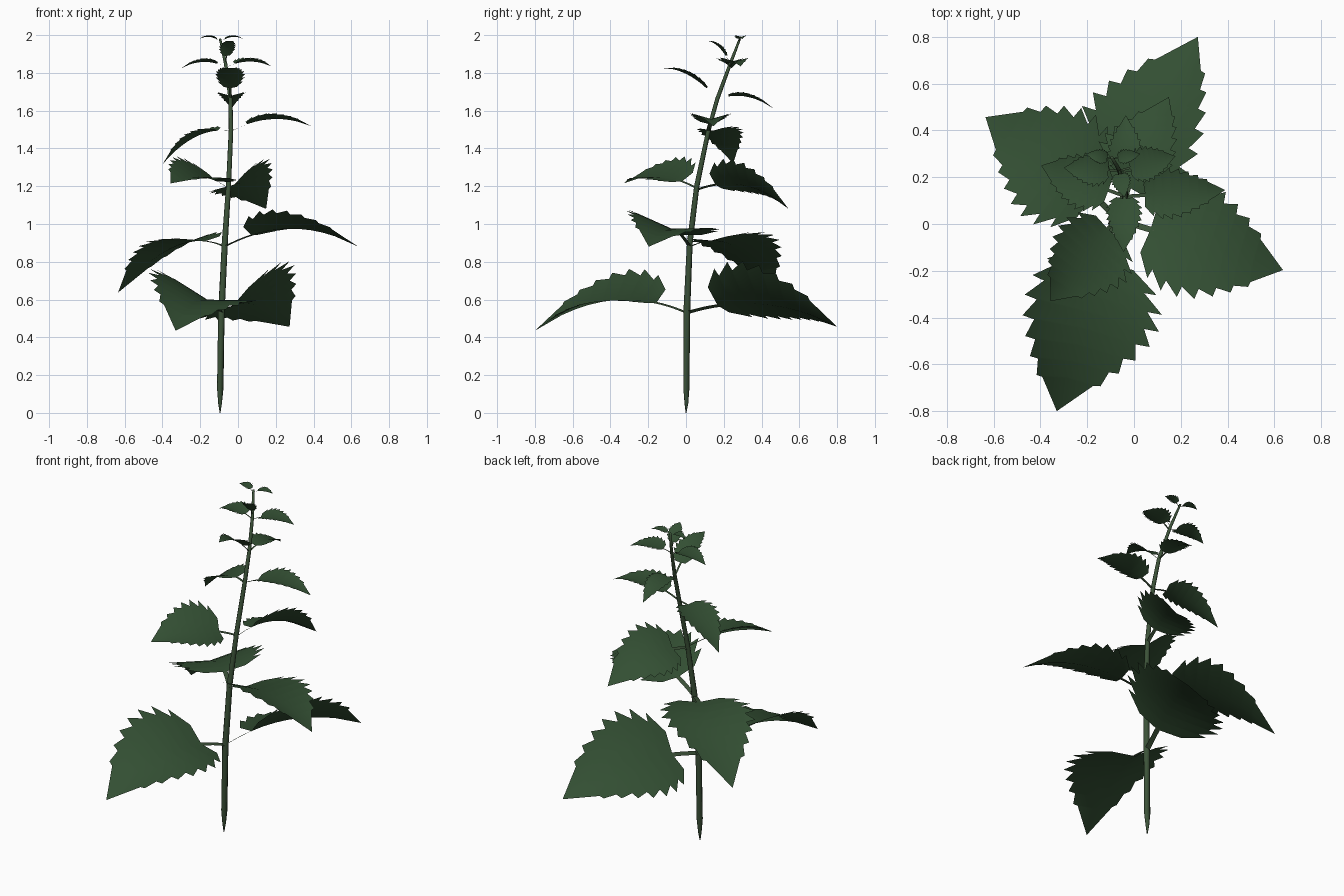
import bpy, bmesh, math
from mathutils import Vector

if "Cube" in bpy.data.objects:
    bpy.data.objects.remove(bpy.data.objects["Cube"])


def material(name, rgb):
    m = bpy.data.materials.new(name)
    m.diffuse_color = (*rgb, 1)
    m.use_nodes = True
    m.node_tree.nodes["Principled BSDF"].inputs["Base Color"].default_value = m.diffuse_color
    return m


LEAF = material("leaf_green", (0.033, 0.078, 0.033))
STEM = material("stem_green", (0.045, 0.085, 0.04))


def finish(bm, name, mat):
    me = bpy.data.meshes.new(name)
    bm.to_mesh(me)
    bm.free()
    for p in me.polygons:
        p.use_smooth = True
    me.materials.append(mat)
    ob = bpy.data.objects.new(name, me)
    bpy.context.collection.objects.link(ob)


def tube(name, pts, radii, sides):
    bm = bmesh.new()
    rings = []
    for i, p in enumerate(pts):
        d = pts[min(i + 1, len(pts) - 1)] - pts[max(i - 1, 0)]
        q = d.to_track_quat('Z', 'Y')
        rings.append([bm.verts.new(p + q @ Vector((math.cos(a) * radii[i], math.sin(a) * radii[i], 0)))
                      for a in (2 * math.pi * k / sides for k in range(sides))])
    for a, b in zip(rings, rings[1:]):
        for k in range(sides):
            bm.faces.new((a[k], a[(k + 1) % sides], b[(k + 1) % sides], b[k]))
    bm.faces.new(rings[0][::-1])
    bm.faces.new(rings[-1])
    bmesh.ops.recalc_face_normals(bm, faces=bm.faces)
    finish(bm, name, STEM)


def lerp(table, x):
    for a, b in zip(table, table[1:]):
        if x <= b[0]:
            f = (x - a[0]) / (b[0] - a[0])
            return [p + (q - p) * f for p, q in zip(a[1:], b[1:])]
    return list(table[-1][1:])


# Stem: z, x, y, radius
PATH = [(0, -.095, 0, .002), (.05, -.095, .002, .010), (.13, -.094, .002, .017), (.53, -.088, .004, .018),
        (.9, -.07, .02, .016), (1.2, -.05, .057, .014), (1.5, -.037, .12, .012),
        (1.66, -.04, .165, .011), (1.85, -.066, .235, .009), (1.98, -.095, .285, .006)]
tube("stem", [Vector((x, y, z)) for z, x, y, r in PATH], [p[3] for p in PATH], 10)

# Half outline of a blade: position along midrib, relative half width
OUTLINE = [(0, .45), (.08, .78), (.2, .96), (.32, 1), (.45, .93), (.6, .74), (.75, .5), (1, 0)]
TEETH = 7


def leaf(name, z0, tip, zmid, width, roll, fold=15, start=.2, bend=0):
    x, y, _ = lerp(PATH, z0)
    p0, p1 = Vector((x, y, z0)), Vector(tip)
    heading = Vector((p1.x - x, p1.y - y, 0)).normalized()
    right = heading.cross(Vector((0, 0, 1)))
    a = 2 * (z0 + p1.z - 2 * zmid)
    b = p1.z - z0 - a

    def mid(t):
        p = p0.lerp(p1, t) + right * bend * 4 * t * (1 - t)
        p.z = z0 + b * t + a * t * t
        return p

    def normal(t):
        return right.cross(mid(t + .01) - mid(t - .01)).normalized()

    # Saw-toothed edge stations
    edge = [(0, 0), (0, .45)]
    for k in range(1, TEETH + 1):
        u = .77 * k / TEETH
        w = lerp(OUTLINE, u)[0]
        edge += [(u, w * 1.04), (u + .01, w * .83)]
    edge.append((1, 0))

    bm = bmesh.new()
    ribs = [bm.verts.new(mid(start + (1 - start) * u)) for u, w in edge]
    for side in (1, -1):
        ang = math.radians(fold + side * roll)
        rim = []
        for i, (u, w) in enumerate(edge):
            if w == 0:
                rim.append(ribs[i])
                continue
            t = start + (1 - start) * u
            rim.append(bm.verts.new(mid(t) + width * w * (right * side * math.cos(ang)
                                                          + normal(t) * math.sin(ang))))
        for i in range(1, len(edge) - 1):
            f = [ribs[i], ribs[i + 1], rim[i + 1], rim[i]]
            f = [v for j, v in enumerate(f) if v not in f[:j]]
            bm.faces.new(f if side < 0 else f[::-1])
    bmesh.ops.remove_doubles(bm, verts=bm.verts, dist=1e-6)
    finish(bm, name + "_blade", LEAF)

    # Flat ribbon stalk
    bm = bmesh.new()
    half = .014 * min(1, (p1 - p0).length / .8)
    ang = math.radians(roll)
    rows = []
    for k in range(5):
        t = start * 1.1 * k / 4
        d = half * (right * math.cos(ang) + normal(t) * math.sin(ang))
        rows.append((bm.verts.new(mid(t) + d), bm.verts.new(mid(t) - d)))
    for r, s in zip(rows, rows[1:]):
        bm.faces.new((r[0], s[0], s[1], r[1]))
    bmesh.ops.reverse_faces(bm, faces=bm.faces) if bm.faces[:][0].calc_center_median() is None else None
    finish(bm, name + "_stalk", STEM)


# Leaf pairs up the stem: node height, tip, mid height, half width, roll
leaf("lowest_leaf_front", .53, (-.33, -.80, .435), .595, .31, 16)
leaf("lowest_leaf_back", .53, (.273, .80, .456), .575, .31, 30, bend=-.02)
leaf("second_leaf_left", .88, (-.635, .457, .637), .88, .265, 4, 8, bend=.03)
leaf("second_leaf_right", .88, (.637, -.197, .88), .975, .255, 11, 12)
leaf("third_leaf_front", 1.19, (-.357, -.33, 1.215), 1.25, .20, 17)
leaf("third_leaf_back", 1.18, (.149, .543, 1.08), 1.205, .19, 29, bend=-.015)
leaf("fourth_leaf_left", 1.49, (-.397, .25, 1.32), 1.465, .125, 3, 12)
leaf("fourth_leaf_right", 1.49, (.39, .145, 1.517), 1.555, .112, 0, 16)
leaf("fifth_leaf_front", 1.66, (-.045, -.12, 1.825), 1.783, .08, 0)
leaf("fifth_leaf_back", 1.66, (-.035, .465, 1.61), 1.675, .08, 0)
leaf("sixth_leaf_left", 1.83, (-.30, .24, 1.825), 1.858, .075, 0)
leaf("sixth_leaf_right", 1.83, (.177, .29, 1.835), 1.86, .08, 0)
leaf("seventh_leaf_front", 1.85, (-.04, .115, 1.97), 1.935, .045, 0)
leaf("top_leaf_left", 1.965, (-.205, .30, 1.98), 1.99, .033, 0)
leaf("top_leaf_right", 1.965, (.027, .30, 1.98), 1.99, .033, 0)
